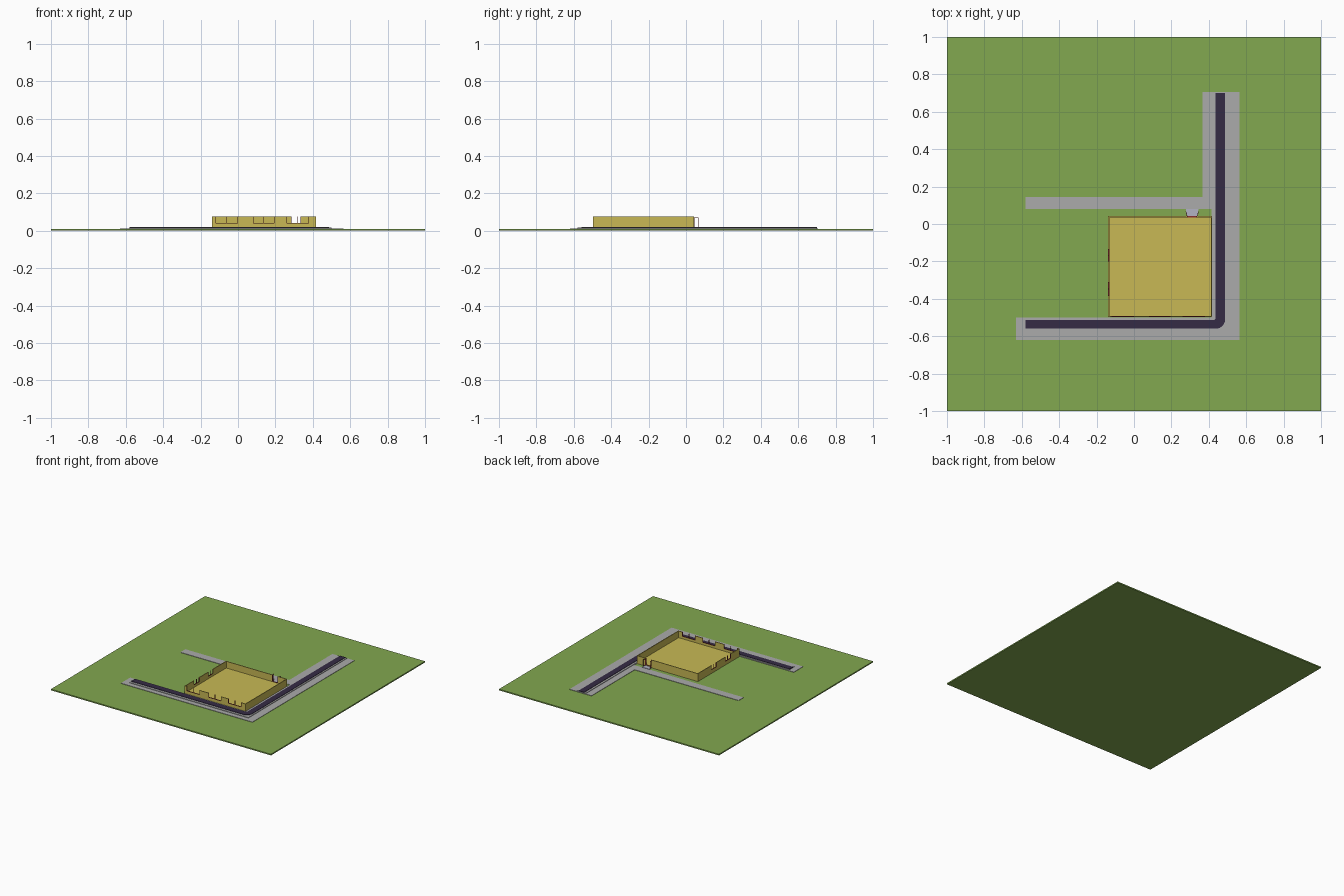
import bpy, bmesh, math
from mathutils import Matrix

if "Cube" in bpy.data.objects:
    bpy.data.objects.remove(bpy.data.objects["Cube"])


def material(name, r, g, b):
    m = bpy.data.materials.new(name)
    m.diffuse_color = (r, g, b, 1)
    m.use_nodes = True
    m.node_tree.nodes["Principled BSDF"].inputs["Base Color"].default_value = m.diffuse_color
    return m


GREEN = material("grass green", 0.223, 0.392, 0.08)
GREY = material("pavement grey", 0.41, 0.41, 0.41)
DARK = material("asphalt purple", 0.036, 0.024, 0.059)
YELLOW = material("wall yellow", 0.58, 0.485, 0.09)
RED = material("frame red", 0.25, 0.03, 0.03)
STEP = material("step blue grey", 0.45, 0.45, 0.55)


def finish(bm, name, mat):
    bmesh.ops.recalc_face_normals(bm, faces=bm.faces)
    me = bpy.data.meshes.new(name)
    bm.to_mesh(me)
    bm.free()
    me.materials.append(mat)
    ob = bpy.data.objects.new(name, me)
    bpy.context.collection.objects.link(ob)
    return ob


def boxes(name, mat, items):
    """Each item is x0, x1, y0, y1, z0, z1."""
    bm = bmesh.new()
    for x0, x1, y0, y1, z0, z1 in items:
        mtx = Matrix.Translation(((x0 + x1) / 2, (y0 + y1) / 2, (z0 + z1) / 2)) \
            @ Matrix.Diagonal((x1 - x0, y1 - y0, z1 - z0, 1))
        bmesh.ops.create_cube(bm, size=1, matrix=mtx)
    return finish(bm, name, mat)


def prism(name, mat, pts, z0, z1):
    bm = bmesh.new()
    f = bm.faces.new([bm.verts.new((x, y, z0)) for x, y in pts])
    ext = bmesh.ops.extrude_face_region(bm, geom=[f])
    for v in ext["geom"]:
        if isinstance(v, bmesh.types.BMVert):
            v.co.z = z1
    return finish(bm, name, mat)


# Lawn
boxes("lawn", GREEN, [(-1, 1, -1, 1, 0, 0.01)])

# Pavements: outer L and the back footpath
prism("pavement", GREY, [(-0.63, -0.62), (0.565, -0.62), (0.565, 0.705), (0.365, 0.705),
                         (0.365, 0.145), (-0.58, 0.145), (-0.58, 0.08), (0.415, 0.08),
                         (0.415, -0.5), (-0.63, -0.5)], 0.002, 0.013)

# Raised road bed and asphalt with a rounded corner
prism("road_bed", GREY, [(-0.58, -0.58), (0.5, -0.58), (0.5, 0.7), (0.42, 0.7),
                         (0.42, -0.503), (-0.58, -0.503)], 0.003, 0.017)


def arc(cx, cy, r, a0, a1, n=6):
    return [(cx + r * math.cos(math.radians(a0 + (a1 - a0) * i / n)),
             cy + r * math.sin(math.radians(a0 + (a1 - a0) * i / n))) for i in range(n + 1)]


road = [(-0.58, -0.56)] + arc(0.437, -0.51, 0.05, -90, 0) + [(0.487, 0.7), (0.437, 0.7)] \
    + arc(0.425, -0.501, 0.012, 0, -90) + [(-0.58, -0.513)]
prism("asphalt", DARK, road, 0.004, 0.02)

# Building: floor, then walls with openings that reach the cut top
X0, X1, Y0, Y1 = -0.138, 0.418, -0.498, 0.042
T, BASE, SILL, TOP = 0.006, 0.004, 0.038, 0.075
boxes("floor", YELLOW, [(X0 + T / 2, X1 - T / 2, Y0 + T / 2, Y1 - T / 2, 0.003, 0.02)])


def wall(name, start, end, pos, along_x, openings, sill):
    def put(a, b, z0, z1):
        return (a, b, pos, pos + T, z0, z1) if along_x else (pos, pos + T, a, b, z0, z1)
    items, cur = [], start
    for a, b in openings:
        items += [put(cur, a, BASE, TOP), put(a, b, BASE, sill)]
        cur = b
    items.append(put(cur, end, BASE, TOP))
    boxes(name, YELLOW, items)
    # Red sill, jambs and centre mullion in every opening
    bars, w = [], 0.003
    for a, b in openings:
        bars.append(put(a, b, sill, sill + w))
        mids = [a, b - w] if sill < 0.03 else [a, (a + b - w) / 2, b - w]
        bars += [put(m, m + w, sill + w, TOP) for m in mids]
    if bars:
        boxes(name + "_frames", RED, bars)


wall("front_wall", X0, X1, Y0, True, [(-0.12, 0.0), (0.08, 0.195), (0.26, 0.38)], SILL)
wall("back_wall", X0, X1, Y1 - T, True, [(0.284, 0.338)], 0.02)
wall("left_wall", Y0 + T, Y1 - T, X0, False, [(-0.385, -0.31), (-0.2, -0.134)], SILL)
wall("right_wall", Y0 + T, Y1 - T, X1 - T, False, [], SILL)

# Doorstep and the two open door leaves
prism("doorstep", STEP, [(0.284, Y1), (0.338, Y1), (0.345, 0.08), (0.277, 0.08)], 0.003, 0.016)
for side, hinge, ang in (("left", 0.284, 105), ("right", 0.338, 75)):
    L, w = 0.026, 0.003
    leaf = boxes(side + "_door_leaf", RED, [
        (0, w, -w / 2, w / 2, 0, 0.054), (L - w, L, -w / 2, w / 2, 0, 0.054),
        (w, L - w, -w / 2, w / 2, 0, w), (w, L - w, -w / 2, w / 2, 0.051, 0.054)])
    leaf.location = (hinge, Y1, 0.017)
    leaf.rotation_euler.z = math.radians(ang)
